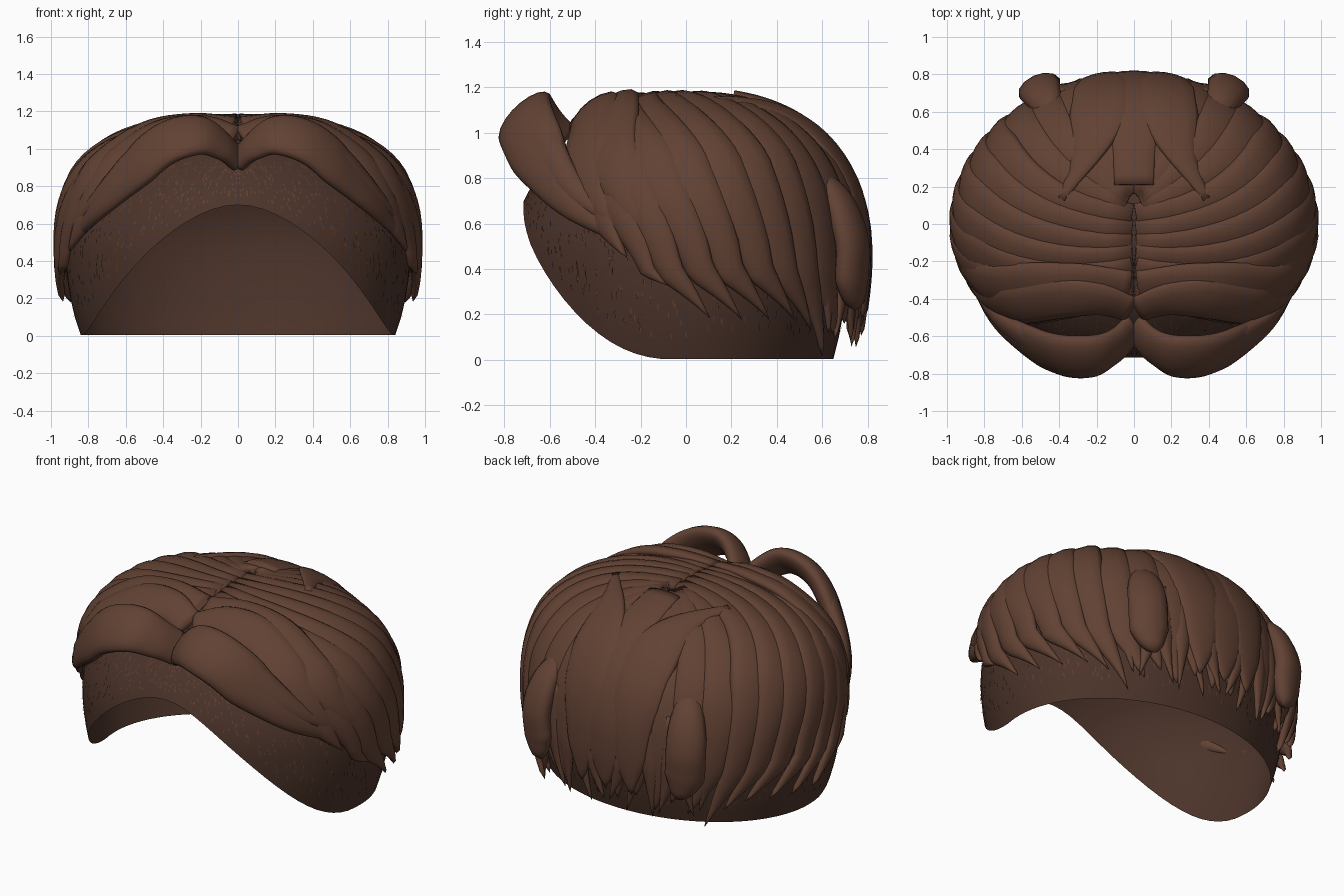
import bpy, bmesh, random
from math import sin, cos, pi, radians, acos, atan2, hypot
from mathutils import Vector

if "Cube" in bpy.data.objects:
    bpy.data.objects.remove(bpy.data.objects["Cube"])

random.seed(4)
RX, RY, RZ, ZC = 1.0, 0.815, 0.795, 0.40      # hair envelope
CX, CT, CB, CZ = 0.92, 0.67, 1.1, 0.45         # scalp ellipsoid


def material(name, rgb):
    m = bpy.data.materials.new(name)
    m.diffuse_color = (*rgb, 1)
    m.use_nodes = True
    m.node_tree.nodes["Principled BSDF"].inputs["Base Color"].default_value = m.diffuse_color
    return m


HAIR = material("hair_brown", (0.122, 0.054, 0.034))
SCALP = material("scalp_brown", (0.072, 0.034, 0.023))


def make_object(name, bm, mat, mirror=True):
    bmesh.ops.recalc_face_normals(bm, faces=bm.faces)
    for f in bm.faces:
        f.smooth = True
    me = bpy.data.meshes.new(name)
    bm.to_mesh(me)
    bm.free()
    me.materials.append(mat)
    ob = bpy.data.objects.new(name, me)
    bpy.context.collection.objects.link(ob)
    if mirror:
        ob.modifiers.new("Mirror", 'MIRROR').use_mirror_merge = False
    return ob


def envelope(u, v, off=0.0):
    """Disc coordinates to a point on the hair envelope (radius 1 = widest level)."""
    s, a = hypot(u, v), atan2(v, u)
    e = 0.84 - 0.08 * cos(a)**2      # boxier towards the sides
    if s <= 1:
        r, z = sin(s * pi / 2) ** e, ZC + RZ * max(0, cos(s * pi / 2)) ** e
    else:
        r, z = 1 - 0.08 * (s - 1) ** 2, ZC - 0.6 * (s - 1)
    p = Vector((RX * r * cos(a), RY * r * sin(a), z))
    return p + normal(p) * off


def normal(p):
    return Vector((p.x / RX**2, p.y / RY**2, max(0, p.z - ZC) / RZ**2)).normalized()


def spline(pts, n):
    """Catmull-Rom through the points."""
    P = [Vector(p) for p in pts]
    P = [2 * P[0] - P[1]] + P + [2 * P[-1] - P[-2]]
    out = []
    for i in range(n + 1):
        x = i / n * (len(P) - 3)
        k = min(int(x), len(P) - 4)
        t = x - k
        a, b, c, d = P[k:k + 4]
        out.append(0.5 * (2 * b + (c - a) * t + (2 * a - 5 * b + 4 * c - d) * t**2
                          + (3 * b - a - 3 * c + d) * t**3))
    return out


def lock(bm, path, width, thick, root=0.6, taper=0.6, roll=0.0, power=0.8, seg=12):
    """Flattened tube along a path, narrowing to a point."""
    n, rings = len(path) - 1, []
    for i, p in enumerate(path):
        t = i / n
        tan = (path[min(i + 1, n)] - path[max(i - 1, 0)]).normalized()
        nor = normal(p)
        side = tan.cross(nor).normalized()
        nor = side.cross(tan).normalized()
        side, nor = side * cos(roll) + nor * sin(roll), nor * cos(roll) - side * sin(roll)
        k = min(1, t / 0.45)
        f = root + (1 - root) * k * k * (3 - 2 * k)
        g = 1.0 if t < taper else max(0.01, (1 - t) / (1 - taper)) ** power
        rings.append([bm.verts.new(p + side * (cos(2 * pi * j / seg) * width * f * g)
                                   + nor * (sin(2 * pi * j / seg) * thick * (0.3 + 0.7 * g)
                                            * (0.4 + 0.6 * f) * (0.05 if i == n else 1)))
                      for j in range(seg)])
    for a, b in zip(rings, rings[1:]):
        for j in range(seg):
            bm.faces.new((a[j], a[(j + 1) % seg], b[(j + 1) % seg], b[j]))
    bm.faces.new(rings[0])
    bm.faces.new(rings[-1])


def disc_path(p0, mid, tip, off, n=26):
    """Bezier in disc coordinates through root, (radius, angle) middle and tip."""
    polar = lambda s, a: Vector((s * cos(radians(a)), s * sin(radians(a))))
    a, m, c = Vector(p0), polar(*mid), polar(*tip)
    b = 2 * m - 0.5 * (a + c)
    return [envelope(*((1 - t)**2 * a + 2 * t * (1 - t) * b + t * t * c), off)
            for t in (i / n for i in range(n + 1))]


# scalp cap with arched hairline
def scalp_point(a, t, grow=0.0):
    cy = 0.77 if sin(a) < 0 else 0.71
    return Vector(((CX + grow) * sin(t) * cos(a), (cy + grow) * sin(t) * sin(a),
                   CZ + (CT if t < pi / 2 else CB) * cos(t)))


def scalp_end(a):
    h = max(0.004, 0.7 * max(0, -sin(a))**2.8) - CZ
    return acos(h / (CT if h > 0 else CB))


bm = bmesh.new()
N, M = 80, 22
grid = [[bm.verts.new(scalp_point(2 * pi * i / N, scalp_end(2 * pi * i / N) * j / M))
         for j in range(M + 1)] for i in range(N)]
for i in range(N):
    for j in range(M):
        q = grid[(i + 1) % N]
        bm.faces.new((grid[i][j], grid[i][j + 1], q[j + 1], q[j]))
bmesh.ops.remove_doubles(bm, verts=bm.verts, dist=1e-4)
make_object("scalp", bm, SCALP, False)

# fine stubble on the scalp
bm = bmesh.new()
for _ in range(700):
    a = random.uniform(-pi / 2, pi / 2)
    t = random.uniform(0.75, scalp_end(a) - 0.1)
    bm.faces.new([bm.verts.new(scalp_point(a + da, t + dt, 0.005))
                  for da, dt in ((0, 0), (0.006, 0.015), (0.003, 0.035), (-0.003, 0.015))])
make_object("stubble", bm, HAIR)

# side locks: (parting position, mid angle, tip angle, tip radius)
bm = bmesh.new()
for v0, am, at, s in ((-0.27, -36, -20, 0.98), (-0.24, -29, -6, 1.12), (-0.20, -21, 8, 1.36),
                      (-0.15, -10, 19, 1.37), (-0.10, 1, 29, 1.37), (-0.06, 13, 39, 1.37),
                      (-0.02, 24, 47, 1.45), (0.02, 35, 54, 1.64)):
    lock(bm, disc_path((0.004, v0), (0.72, am), (s, at), -0.045), 0.138, 0.05, 0.5, 0.45, -0.2, 1.0)
make_object("side_locks", bm, HAIR)

# back locks falling from the crown
bm = bmesh.new()
for u0, v0, am, at, s in ((0.02, 0.05, 47, 60, 1.5), (0.02, 0.07, 58, 66, 1.4),
                          (0.02, 0.08, 68, 72, 1.5), (0.02, 0.09, 77, 79, 1.38),
                          (0.02, 0.10, 86, 86, 1.45)):
    lock(bm, disc_path((u0, v0), (0.75, am), (s, at), -0.04), 0.125, 0.04, 0.5, 0.5, -0.08)
make_object("back_locks", bm, HAIR)

# overlaid V-shaped strips at the back of the crown
bm = bmesh.new()
lock(bm, disc_path((0.2, 0.085), (0.62, 78), (1.36, 80), -0.018), 0.165, 0.035, 0.18, 0.6)
make_object("crown_strip", bm, HAIR)
bm = bmesh.new()
lock(bm, disc_path((0, 0.13), (0.7, 90), (1.35, 90), -0.02), 0.15, 0.03, 0.75, 0.65)
make_object("crown_centre_lock", bm, HAIR, False)

# heavy clumps and thin spikes along the nape
bm = bmesh.new()
clump = ((0.42, 0.56, 0.82), (0.48, 0.67, 0.7), (0.51, 0.73, 0.52), (0.50, 0.73, 0.36), (0.47, 0.75, 0.22))
lock(bm, spline(clump, 20), 0.115, 0.065, 0.6, 0.75, 0, 0.5)
make_object("nape_clump", bm, HAIR)
bm = bmesh.new()
for a in (54, 61, 67, 73, 79, 85):
    s = random.uniform(1.45, 1.66)
    b = a + random.uniform(-4, 4)
    lock(bm, disc_path((0.8 * cos(radians(a)), 0.8 * sin(radians(a))), (1.15, a), (s, b),
                       random.uniform(-0.045, -0.02), 14), 0.06, 0.03, 0.7, 0.35, 0, 1.0, 8)
make_object("nape_spikes", bm, HAIR)

# swept front edge behind the fringe
bm = bmesh.new()
for pts, w in ((((0.02, -0.45, 1.06), (0.2, -0.40, 1.11), (0.42, -0.40, 1.07), (0.65, -0.43, 0.91),
                 (0.81, -0.38, 0.70), (0.92, -0.20, 0.48)), 0.13),
               (((0.02, -0.33, 1.12), (0.25, -0.31, 1.13), (0.50, -0.32, 1.07), (0.76, -0.32, 0.88),
                 (0.90, -0.22, 0.66), (0.95, -0.05, 0.48)), 0.13)):
    lock(bm, spline(pts, 28), w, 0.045, 0.7, 0.6, -0.1)
make_object("front_sweep", bm, HAIR)

# raised curtain fringe: one broad lock with a strand layered along its upper side
bm = bmesh.new()
fringe = ((0.02, -0.57, 0.96), (0.10, -0.65, 1.03), (0.22, -0.705, 1.075), (0.40, -0.70, 1.02),
          (0.58, -0.62, 0.86), (0.75, -0.48, 0.68), (0.90, -0.21, 0.49))
lock(bm, spline(fringe, 36), 0.15, 0.06, 0.7, 0.6, 0, 0.8, 18)
upper = [(x, y + 0.03, z + 0.03) for x, y, z in fringe[2:]]
lock(bm, [p + normal(p) * 0.02 for p in spline(upper, 26)], 0.09, 0.045, 0.15, 0.5)
make_object("curtain_fringe", bm, HAIR)
